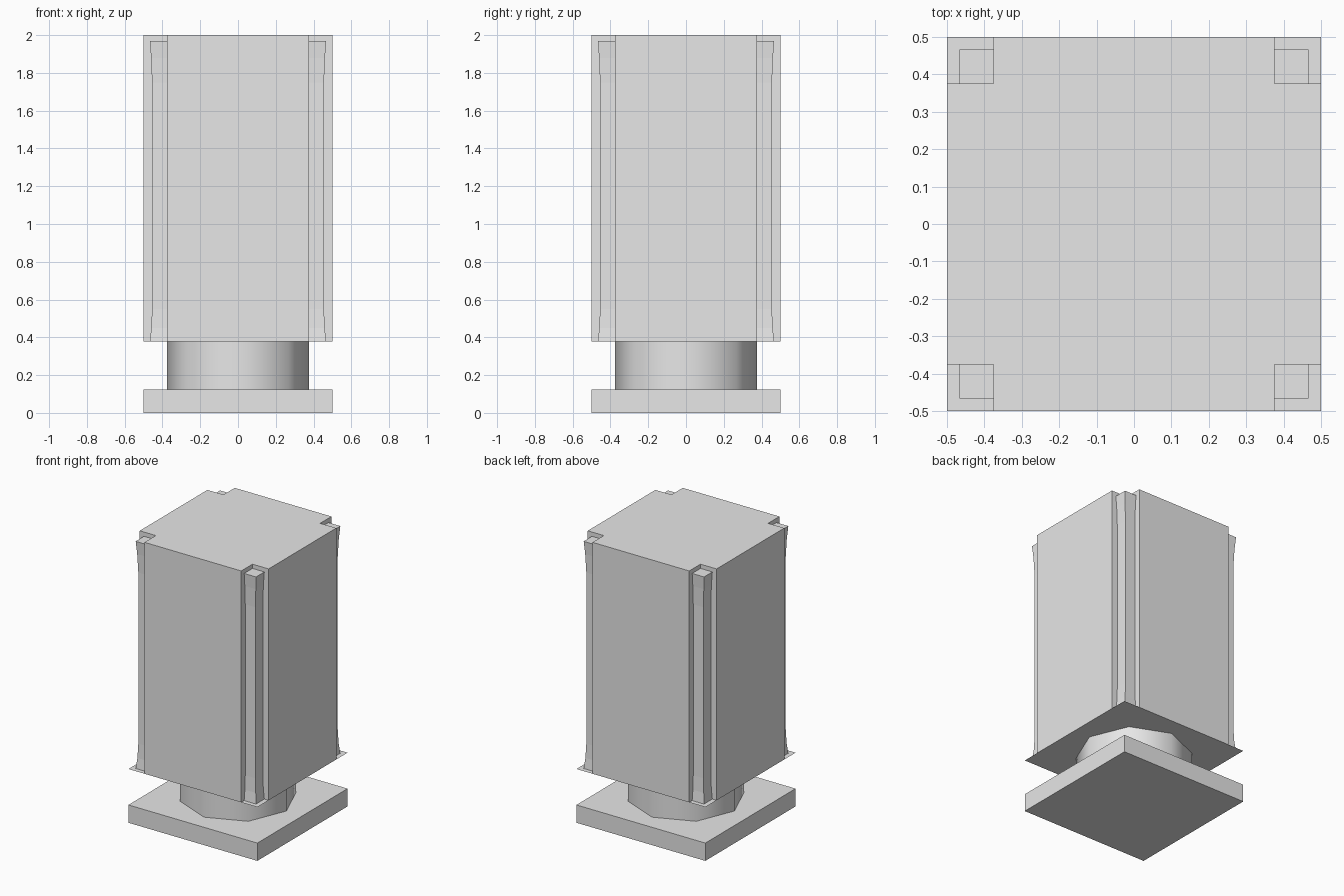
import bpy
import bmesh

cube = bpy.data.objects.get("Cube")
if cube:
    bpy.data.objects.remove(cube, do_unlink=True)

grey = bpy.data.materials.new("plain grey")
grey.use_nodes = True
color = (0.8, 0.8, 0.8, 1)
grey.diffuse_color = color
grey.node_tree.nodes["Principled BSDF"].inputs["Base Color"].default_value = color

HALF = 0.5        # half width of the model
NOTCH = 0.375     # inner side of the corner notches
BASE_TOP = 0.125
BODY_BOTTOM = 0.377


def loft(name, rings, cap_bottom=True, cap_top=True):
    """Join counterclockwise (outline, height) rings into one part."""
    bm = bmesh.new()
    loops = [[bm.verts.new((x, y, z)) for x, y in outline] for outline, z in rings]
    for low, high in zip(loops, loops[1:]):
        for i in range(len(low)):
            j = (i + 1) % len(low)
            bm.faces.new((low[i], low[j], high[j], high[i]))
    if cap_bottom:
        bm.faces.new(reversed(loops[0]))
    if cap_top:
        bm.faces.new(loops[-1])
    mesh = bpy.data.meshes.new(name)
    bm.to_mesh(mesh)
    bm.free()
    mesh.materials.append(grey)
    obj = bpy.data.objects.new(name, mesh)
    bpy.context.collection.objects.link(obj)
    return obj


def rect(a, b):
    return [(a, a), (b, a), (b, b), (a, b)]


# Square foot
loft("base_slab", [(rect(-HALF, HALF), 0), (rect(-HALF, HALF), BASE_TOP)])

# Eight-sided smooth neck
bpy.ops.mesh.primitive_cylinder_add(
    vertices=8, radius=NOTCH, depth=BODY_BOTTOM - BASE_TOP,
    end_fill_type='NOTHING', location=(0, 0, (BODY_BOTTOM + BASE_TOP) / 2))
neck = bpy.context.object
neck.name = "neck"
neck.data.materials.append(grey)
bpy.ops.object.shade_smooth()

# Paper-thin plate under the body
loft("body_floor", [(rect(-HALF, HALF), BODY_BOTTOM)], cap_top=False)

# Block with a notch in each vertical corner
cross = []
for sx, sy in ((1, 1), (-1, 1), (-1, -1), (1, -1)):
    corner = [(HALF * sx, NOTCH * sy), (NOTCH * sx, NOTCH * sy), (NOTCH * sx, HALF * sy)]
    cross += corner if sx == sy else corner[::-1]
loft("body", [(cross, BODY_BOTTOM), (cross, 2)], cap_bottom=False)

# Corner posts, flared at both ends
flare = [(0.467, BODY_BOTTOM), (0.459, 0.45), (0.455, 0.55),
         (0.455, 1.75), (0.46, 1.88), (0.467, 1.97)]
posts = loft("corner_posts", [(rect(NOTCH, out), z) for out, z in flare],
             cap_bottom=False)
mirror = posts.modifiers.new("four_corners", 'MIRROR')
mirror.use_axis = (True, True, False)
mirror.use_mirror_merge = False
